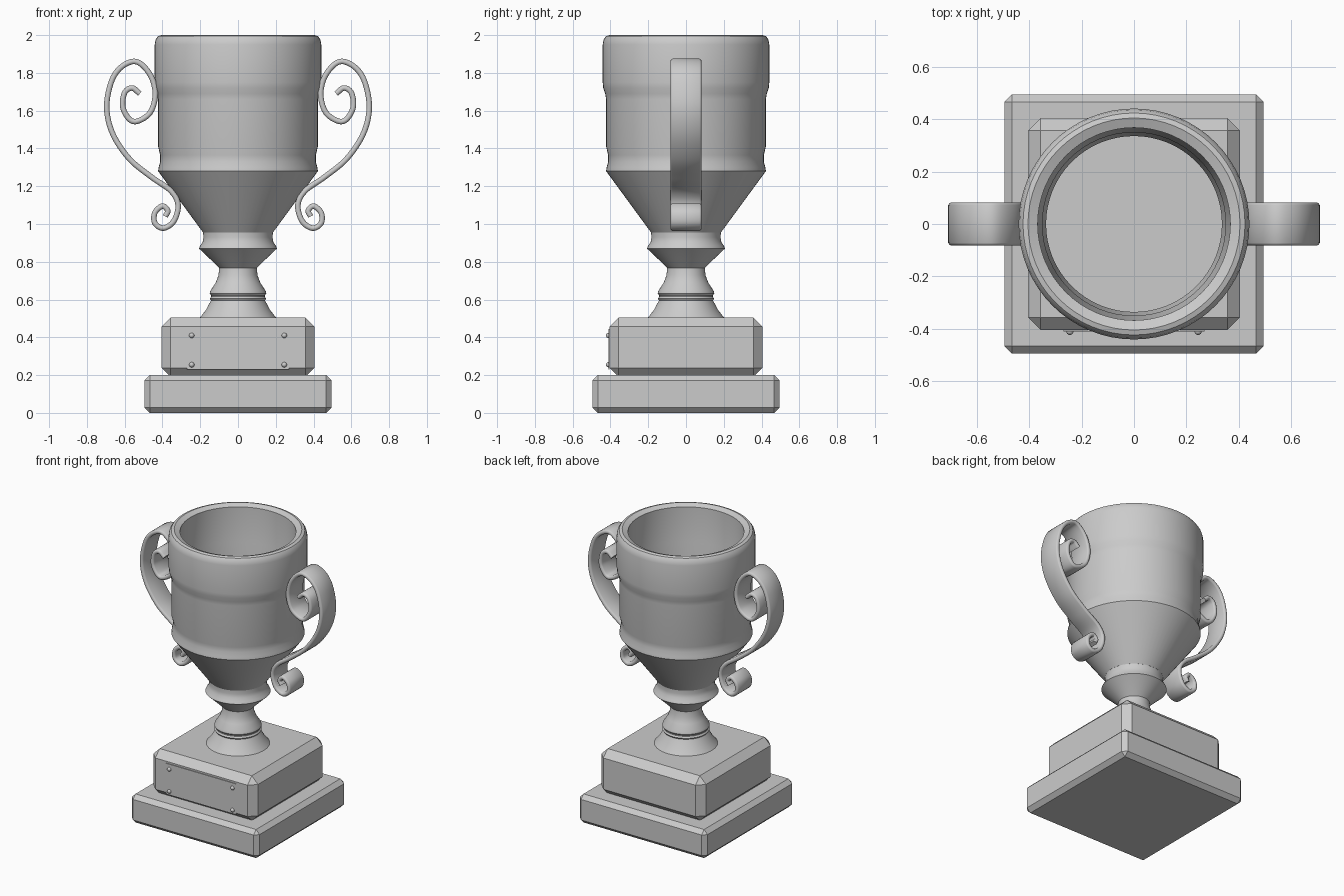
import bpy, bmesh, math
from mathutils import Vector

if "Cube" in bpy.data.objects:
    bpy.data.objects.remove(bpy.data.objects["Cube"])

GREY = (0.6, 0.6, 0.6, 1)
metal = bpy.data.materials.new("plain grey")
metal.use_nodes = True
metal.diffuse_color = GREY
metal.node_tree.nodes["Principled BSDF"].inputs["Base Color"].default_value = GREY


def finish(bm, name, smooth=None):
    bmesh.ops.recalc_face_normals(bm, faces=bm.faces)
    mesh = bpy.data.meshes.new(name)
    bm.to_mesh(mesh)
    bm.free()
    mesh.materials.append(metal)
    ob = bpy.data.objects.new(name, mesh)
    bpy.context.collection.objects.link(ob)
    if smooth:
        bpy.ops.object.select_all(action='DESELECT')
        ob.select_set(True)
        bpy.context.view_layer.objects.active = ob
        bpy.ops.object.shade_smooth_by_angle(angle=math.radians(smooth))
    return ob


def box(name, low, high, bevel=0):
    bm = bmesh.new()
    bmesh.ops.create_cube(bm, size=1)
    low, high = Vector(low), Vector(high)
    for v in bm.verts:
        v.co = (low + high) / 2 + v.co * (high - low)
    if bevel:
        bmesh.ops.bevel(bm, geom=bm.edges[:], offset=bevel, segments=1, affect='EDGES')
    return finish(bm, name)


def lathe(name, profile, steps=64):
    bm = bmesh.new()
    verts = [bm.verts.new((r, 0, z)) for r, z in profile]
    edges = [bm.edges.new(pair) for pair in zip(verts, verts[1:])]
    bmesh.ops.spin(bm, geom=verts + edges, cent=(0, 0, 0), axis=(0, 0, 1),
                   angle=math.tau, steps=steps)
    bmesh.ops.remove_doubles(bm, verts=bm.verts, dist=0.0005)
    return finish(bm, name, 30)


def smooth_path(points, n=8):
    # Catmull-Rom curve through the points
    p = [Vector(q) for q in points]
    p = [2 * p[0] - p[1]] + p + [2 * p[-1] - p[-2]]
    path = []
    for a, b, c, d in zip(p, p[1:], p[2:], p[3:]):
        for i in range(n):
            t = i / n
            path.append(0.5 * (2 * b + (c - a) * t + (2 * a - 5 * b + 4 * c - d) * t**2
                               + (3 * b - a - 3 * c + d) * t**3))
    return path + [p[-2]]


def ribbon(name, path, side, half_width=0.083, radius=0.015):
    # Flat strip with rounded edges swept along the path
    section = []
    for k in range(12):
        a = math.tau * (k + 0.5) / 12
        flat = math.copysign(half_width - radius, math.cos(a))
        section.append((flat + radius * math.cos(a), radius * math.sin(a)))
    bm = bmesh.new()
    rings = []
    for i, q in enumerate(path):
        t = (path[min(i + 1, len(path) - 1)] - path[max(i - 1, 0)]).normalized()
        rings.append([bm.verts.new((side * (q.x - t.y * h), w, q.y + t.x * h))
                      for w, h in section])
    for r, s in zip(rings, rings[1:]):
        for k in range(12):
            j = (k + 1) % 12
            bm.faces.new((r[k], r[j], s[j], s[k]))
    bm.faces.new(rings[0])
    bm.faces.new(rings[-1])
    return finish(bm, name, 40)


# Stepped square base
box("base_slab", (-0.495, -0.495, 0), (0.495, 0.495, 0.2), 0.028)
box("plinth", (-0.405, -0.405, 0.19), (0.405, 0.405, 0.505), 0.048)

# Front plate and its rivets
box("name_plate", (-0.27, -0.41, 0.23), (0.27, -0.404, 0.445))
for x in (-0.245, 0.245):
    for z in (0.255, 0.41):
        bm = bmesh.new()
        bmesh.ops.create_uvsphere(bm, u_segments=16, v_segments=8, radius=0.014)
        bmesh.ops.translate(bm, verts=bm.verts, vec=(x, -0.41, z))
        finish(bm, "plate_rivet", 60)

# Turned stem
lathe("stem", [(0, 0.5), (0.205, 0.5), (0.17, 0.545), (0.143, 0.595), (0.15, 0.605),
               (0.142, 0.615), (0.142, 0.622), (0.15, 0.632), (0.147, 0.645),
               (0.118, 0.69), (0.103, 0.73), (0.1, 0.768), (0.195, 0.86),
               (0.207, 0.87), (0.2, 0.885), (0.187, 0.905), (0.183, 0.93),
               (0.185, 0.96), (0, 0.96)])

# Hollow bowl, outer wall up, over the lip and down to the floor
lathe("cup", [(0, 0.955), (0.185, 0.955), (0.41, 1.262), (0.423, 1.28), (0.42, 1.3),
              (0.412, 1.33), (0.412, 1.365), (0.423, 1.41), (0.423, 1.66),
              (0.428, 1.69), (0.438, 1.72), (0.441, 1.75), (0.441, 1.95), (0.436, 1.977),
              (0.424, 1.994), (0.405, 2), (0.368, 1.985), (0.365, 1.74),
              (0.35, 1.66), (0.35, 1.41), (0.336, 1.36), (0.336, 1.28), (0, 1.28)])

# Scrolled handles
scroll = [(0.52, 1.69), (0.56, 1.72), (0.6, 1.695), (0.61, 1.62), (0.575, 1.555),
          (0.53, 1.545), (0.465, 1.59), (0.438, 1.68), (0.455, 1.77), (0.505, 1.84),
          (0.56, 1.86), (0.63, 1.82), (0.675, 1.74), (0.695, 1.61), (0.662, 1.475),
          (0.575, 1.345), (0.46, 1.25), (0.355, 1.175), (0.317, 1.1), (0.34, 1.015),
          (0.395, 0.978), (0.44, 1.005), (0.44, 1.06), (0.4, 1.095), (0.372, 1.07), (0.385, 1.04)]
for side, label in ((1, "left"), (-1, "right")):
    ribbon(label + "_handle", smooth_path(scroll), side)
